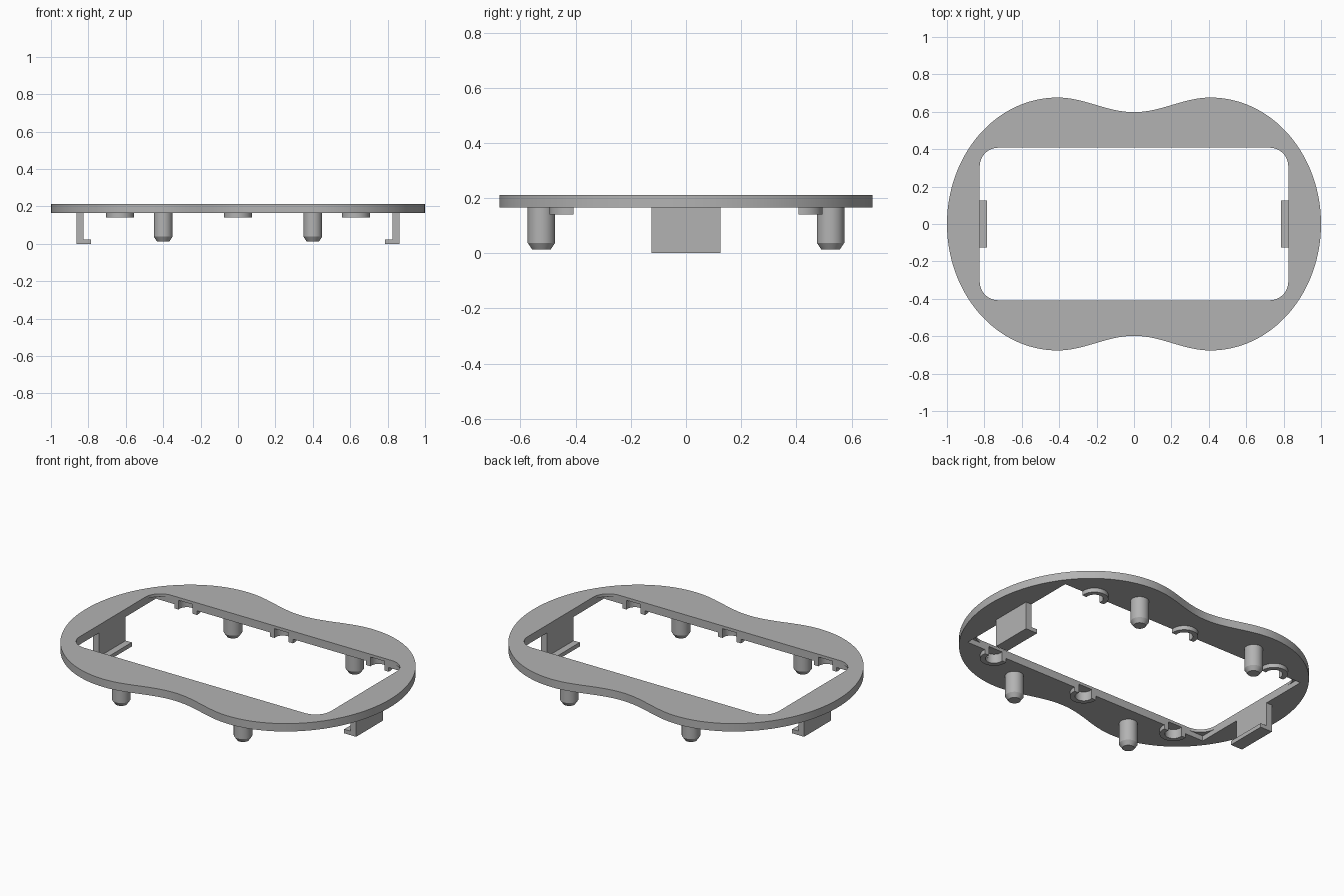
import bpy, bmesh
from math import sin, cos, pi, asin, radians

if "Cube" in bpy.data.objects:
    bpy.data.objects.remove(bpy.data.objects["Cube"])

TOP, UNDER, LIP = 0.212, 0.165, 0.195   # plate top, underside, start of thin lip
HX, HY = 0.825, 0.408                   # opening half sizes

grey = bpy.data.materials.new("plain grey")
grey.use_nodes = True
grey.diffuse_color = (0.45, 0.45, 0.45, 1)
grey.node_tree.nodes["Principled BSDF"].inputs["Base Color"].default_value = (0.45, 0.45, 0.45, 1)


def finish(name, bm, smooth=True):
    bmesh.ops.recalc_face_normals(bm, faces=bm.faces)
    mesh = bpy.data.meshes.new(name)
    bm.to_mesh(mesh)
    bm.free()
    mesh.materials.append(grey)
    obj = bpy.data.objects.new(name, mesh)
    bpy.context.collection.objects.link(obj)
    if smooth:
        shade(obj)
    return obj


def shade(obj):
    bpy.ops.object.select_all(action='DESELECT')
    obj.select_set(True)
    bpy.context.view_layer.objects.active = obj
    bpy.ops.object.shade_smooth_by_angle(angle=radians(30))


def slab(name, points, z0, z1, smooth=True):
    """Extrude a plan outline from z0 to z1."""
    bm = bmesh.new()
    face = bm.faces.new([bm.verts.new((x, y, z0)) for x, y in points])
    up = bmesh.ops.extrude_face_region(bm, geom=[face])["geom"]
    bmesh.ops.translate(bm, vec=(0, 0, z1 - z0),
                        verts=[g for g in up if isinstance(g, bmesh.types.BMVert)])
    return finish(name, bm, smooth)


def arc(cx, cy, r, a0, a1, n):
    return [(cx + r * cos(a0 + (a1 - a0) * i / n),
             cy + r * sin(a0 + (a1 - a0) * i / n)) for i in range(n + 1)]


def cut(target, cutter):
    mod = target.modifiers.new("cut", 'BOOLEAN')
    mod.operation, mod.solver, mod.object = 'DIFFERENCE', 'EXACT', cutter
    bpy.context.view_layer.objects.active = target
    bpy.ops.object.modifier_apply(modifier=mod.name)
    bpy.data.objects.remove(cutter)


# Plate outline: elliptical ends joined by a gentle waist
LX, N = 0.41, 32
quarter = [(LX + (1 - LX) * cos(pi / 2 * i / N), 0.676 * sin(pi / 2 * i / N)) for i in range(N)]
quarter += [(LX * (1 - i / N), 0.637 + 0.039 * cos(pi * i / N)) for i in range(N + 1)]
half = quarter + [(-x, y) for x, y in quarter[-2::-1]]
outline = half + [(x, -y) for x, y in half[-2:0:-1]]
plate = slab("plate", outline, UNDER, TOP, False)

# Opening: rounded corners through the lip, square corners below it
R = 0.1
rounded = []
for k, (sx, sy) in enumerate([(1, 1), (-1, 1), (-1, -1), (1, -1)]):
    rounded += arc(sx * (HX - R), sy * (HY - R), R, k * pi / 2, (k + 1) * pi / 2, 12)
cut(plate, slab("opening_cutter", rounded, 0, 0.4, False))
square = [(HX, HY), (-HX, HY), (-HX, -HY), (HX, -HY)]
cut(plate, slab("pocket_cutter", square, 0, LIP, False))

# Six sockets: blind notches in the plate with half collars underneath
CY, RO, RI = 0.42, 0.075, 0.047
for sy, side in ((1, "back"), (-1, "front")):
    for cx, place in ((-0.63, "right"), (0, "middle"), (0.63, "left")):
        cut(plate, slab("notch_cutter", arc(cx, sy * CY, RI, 0, 2 * pi, 32)[:-1], 0, LIP, False))
        ao, ai = asin((HY - CY) / RO), asin((HY - CY) / RI)
        ring = arc(0, CY, RO, ao, pi - ao, 28) + arc(0, CY, RI, pi - ai, ai, 28)
        slab(f"{side}_{place}_collar", [(cx + x, sy * y) for x, y in ring], 0.14, UNDER)
shade(plate)


# Locating pegs with chamfered tips
def peg(name, x, y):
    bm = bmesh.new()
    rings = []
    for r, z in ((0.033, 0.013), (0.05, 0.038), (0.05, UNDER)):
        rings.append([bm.verts.new((px, py, z)) for px, py in arc(x, y, r, 0, 2 * pi, 32)[:-1]])
    for a, b in zip(rings, rings[1:]):
        for i in range(32):
            j = (i + 1) % 32
            bm.faces.new((a[i], a[j], b[j], b[i]))
    bm.faces.new(rings[0])
    bm.faces.new(rings[-1])
    finish(name, bm)


for sx, xs in ((1, "left"), (-1, "right")):
    for sy, ys in ((1, "back"), (-1, "front")):
        peg(f"{ys}_{xs}_peg", sx * 0.4, sy * 0.524)

# L-shaped side clips with feet turned inward
clip = [(HX, UNDER), (0.863, UNDER), (0.863, 0), (0.785, 0), (0.785, 0.024), (HX, 0.024)]
for s, side in ((1, "left"), (-1, "right")):
    bm = bmesh.new()
    face = bm.faces.new([bm.verts.new((s * x, -0.125, z)) for x, z in clip])
    out = bmesh.ops.extrude_face_region(bm, geom=[face])["geom"]
    bmesh.ops.translate(bm, vec=(0, 0.25, 0),
                        verts=[g for g in out if isinstance(g, bmesh.types.BMVert)])
    finish(f"{side}_clip", bm, False)
